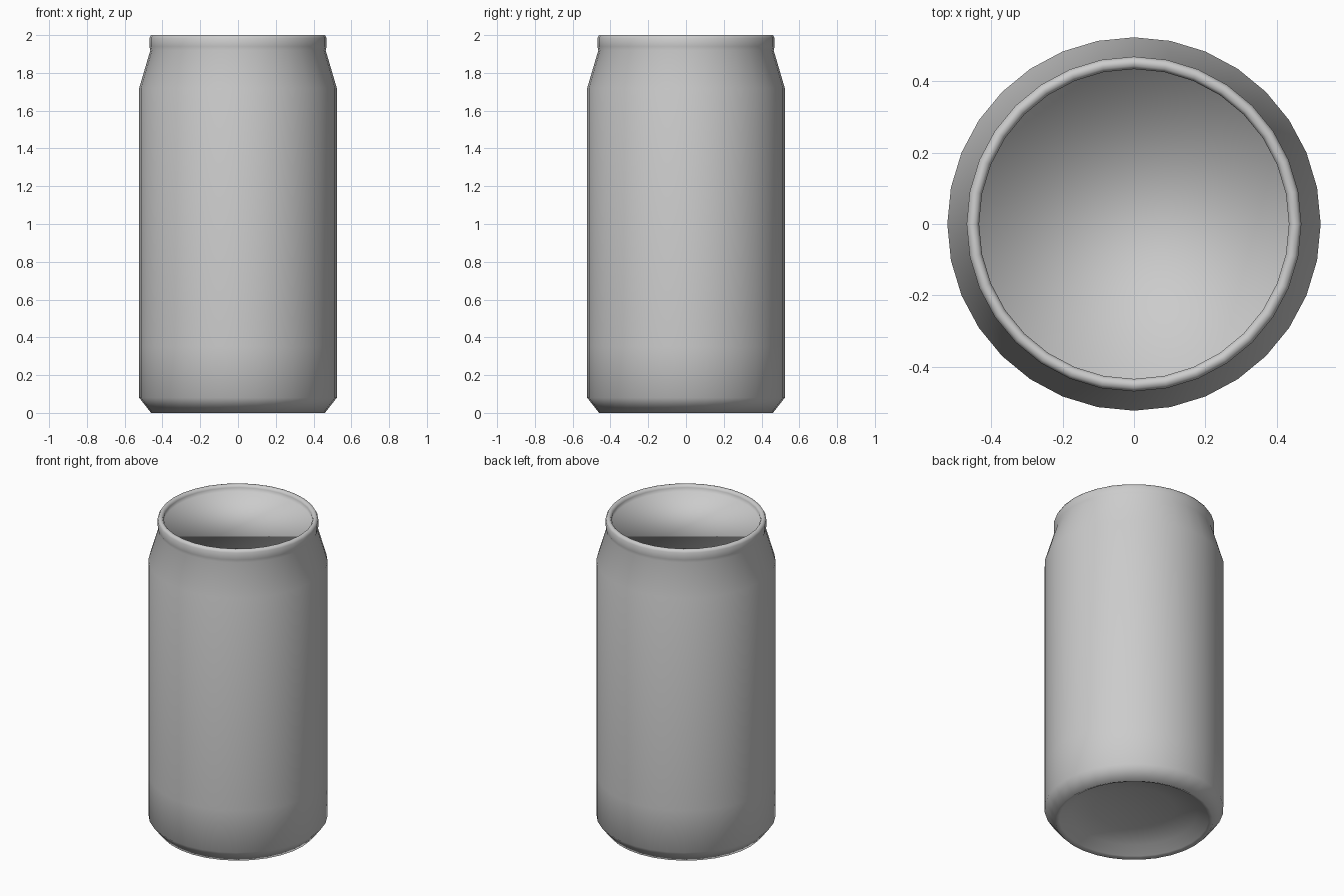
import bpy, bmesh, math

cube = bpy.data.objects.get("Cube")
if cube:
    bpy.data.objects.remove(cube)

SIDES = 32

# Bare metal
metal = bpy.data.materials.new("grey_metal")
metal.use_nodes = True
GREY = (0.6, 0.6, 0.6, 1)
metal.diffuse_color = GREY
metal.node_tree.nodes["Principled BSDF"].inputs["Base Color"].default_value = GREY


def ring(bm, radius, z):
    return [bm.verts.new((radius * math.cos(math.tau * i / SIDES),
                          radius * math.sin(math.tau * i / SIDES), z))
            for i in range(SIDES)]


def lathe(name, profile, dome_z):
    """Turn (radius, z) points from the underside up; cap both ends."""
    bm = bmesh.new()
    rings = [ring(bm, r, z) for r, z in profile]
    for low, high in zip(rings, rings[1:]):
        for i in range(SIDES):
            j = (i + 1) % SIDES
            bm.faces.new((low[i], low[j], high[j], high[i]))
    # Domed underside
    centre = bm.verts.new((0, 0, dome_z))
    for i in range(SIDES):
        bm.faces.new((centre, rings[0][(i + 1) % SIDES], rings[0][i]))
    # Flat recessed lid
    bm.faces.new(rings[-1])
    for face in bm.faces:
        face.smooth = True
    mesh = bpy.data.meshes.new(name)
    bm.to_mesh(mesh)
    bm.free()
    mesh.materials.append(metal)
    obj = bpy.data.objects.new(name, mesh)
    bpy.context.collection.objects.link(obj)
    return obj


lathe("can_body", [
    (0.24, 0.08), (0.37, 0.05), (0.435, 0.01),    # hollow underside
    (0.46, 0.0), (0.523, 0.08),                   # foot and lower bevel
    (0.523, 0.35), (0.523, 1.72),                 # straight wall
    (0.464, 1.92), (0.469, 1.94), (0.469, 1.985), # shoulder and rim
    (0.46, 2.0), (0.443, 2.0), (0.434, 1.985),
    (0.434, 1.96),                                # inner rim wall
], 0.1)
